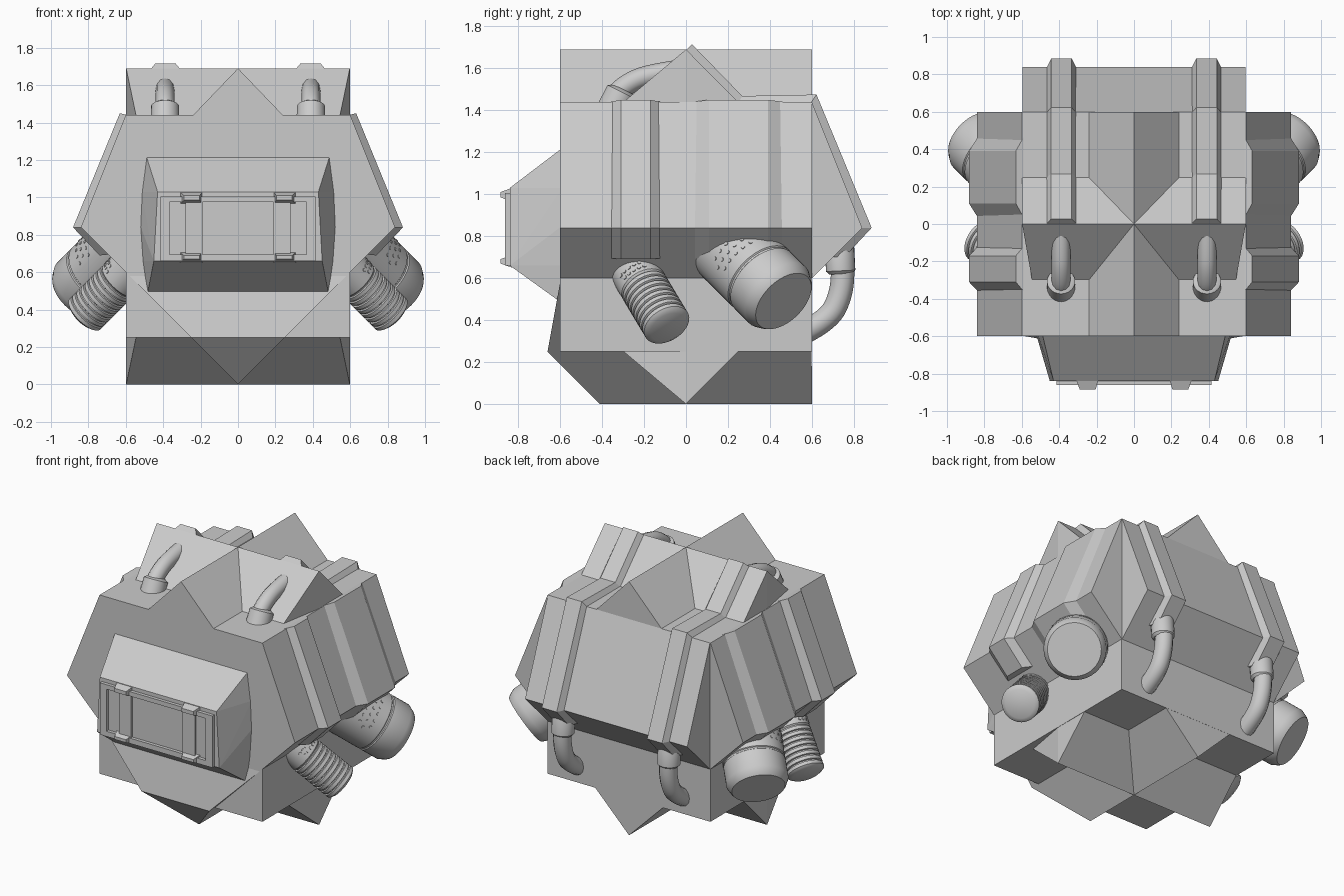
import bpy, bmesh, math
from mathutils import Vector

if "Cube" in bpy.data.objects:
    bpy.data.objects.remove(bpy.data.objects["Cube"])


def finish(name, bm, smooth=False):
    bmesh.ops.recalc_face_normals(bm, faces=bm.faces)
    me = bpy.data.meshes.new(name)
    bm.to_mesh(me)
    bm.free()
    ob = bpy.data.objects.new(name, me)
    bpy.context.collection.objects.link(ob)
    if smooth:
        bpy.ops.object.select_all(action='DESELECT')
        ob.select_set(True)
        bpy.context.view_layer.objects.active = ob
        bpy.ops.object.shade_smooth_by_angle(angle=math.radians(35))
    return ob


def extrude(name, pts, half):
    """Cap and wall a closed loop of 3D points pushed from -half to +half."""
    bm = bmesh.new()
    h = Vector(half)
    a = [bm.verts.new(Vector(p) - h) for p in pts]
    b = [bm.verts.new(Vector(p) + h) for p in pts]
    bm.faces.new(a)
    bm.faces.new(b)
    for i in range(len(a)):
        j = (i + 1) % len(a)
        bm.faces.new((a[i], a[j], b[j], b[i]))
    return finish(name, bm)


def hull(name, pts):
    bm = bmesh.new()
    for p in pts:
        bm.verts.new(p)
    r = bmesh.ops.convex_hull(bm, input=bm.verts)
    bmesh.ops.dissolve_limit(bm, angle_limit=0.01, verts=bm.verts, edges=bm.edges)
    return finish(name, bm)


def both(pts):
    return [(s * x, y, z) for x, y, z in pts for s in (1, -1)]


def box(name, x, y, z):
    return hull(name, [(a, b, c) for a in x for b in y for c in z])


def rib(name, base, top, wb, wt, place):
    """Raised band with bevelled sides following a 2D path; place(w, p) gives 3D."""
    bm = bmesh.new()
    rows = [[bm.verts.new(place(w, p)) for w, p in ((-wb, b), (-wt, t), (wt, t), (wb, b))]
            for b, t in zip(base, top)]
    for r, q in zip(rows, rows[1:]):
        for i in range(4):
            j = (i + 1) % 4
            bm.faces.new((r[i], r[j], q[j], q[i]))
    bm.faces.new(rows[0])
    bm.faces.new(rows[-1])
    return finish(name, bm)


def lathe(name, end, axis, profile, n=32):
    """Revolve (distance back from end, radius) pairs about an axis."""
    d = Vector(axis).normalized()
    u = d.orthogonal().normalized()
    v = d.cross(u)
    bm = bmesh.new()
    rings = []
    for t, r in profile:
        c = Vector(end) - d * t
        rings.append([bm.verts.new(c + r * (math.cos(k * math.tau / n) * u + math.sin(k * math.tau / n) * v))
                      for k in range(n)])
    for a, b in zip(rings, rings[1:]):
        for k in range(n):
            j = (k + 1) % n
            bm.faces.new((a[k], a[j], b[j], b[k]))
    bm.faces.new(rings[0])
    bm.faces.new(rings[-1])
    return finish(name, bm, True)


def pipe(name, pts, r):
    cu = bpy.data.curves.new(name, 'CURVE')
    cu.dimensions = '3D'
    cu.bevel_depth = r
    cu.bevel_resolution = 4
    cu.use_fill_caps = True
    sp = cu.splines.new('NURBS')
    sp.points.add(len(pts) - 1)
    for p, c in zip(sp.points, pts):
        p.co = (*c, 1)
    sp.use_endpoint_u = True
    sp.order_u = 3
    sp.resolution_u = 6
    ob = bpy.data.objects.new(name, cu)
    bpy.context.collection.objects.link(ob)
    bpy.ops.object.select_all(action='DESELECT')
    ob.select_set(True)
    bpy.context.view_layer.objects.active = ob
    bpy.ops.object.convert(target='MESH')
    bpy.ops.object.shade_smooth_by_angle(angle=math.radians(40))


def studs(name, end, axis, radius, dists):
    """Rows of tiny discs on the outer side of a cylinder."""
    d = Vector(axis).normalized()
    a = Vector((math.copysign(1, d.x), 0, 0))
    a = (a - d * a.dot(d)).normalized()
    b = d.cross(a)
    for i, t in enumerate(dists):
        for k in range(-2, 3):
            ang = (k + 0.5 * (i % 2)) * 0.24
            n = a * math.cos(ang) + b * math.sin(ang)
            lathe(name, Vector(end) - d * t + n * (radius + 0.003), n, [(0, 0.009), (0.01, 0.011)], 8)


# Side-to-side body section, pushed along y
half = [(0.24, 1.44), (0.6, 1.44), (0.84, 0.84), (0.6, 0.6), (0.6, 0.25)]
prof = [(0, 1.69)] + half + [(-x, z) for x, z in reversed(half)]
extrude("side_body", [(x, 0, z) for x, z in prof], (0, 0.6, 0))

# Back body section, pushed along x
prof = [(-0.59, 1.44), (0.6, 1.44), (0.84, 0.84), (0.6, 0.6), (0.6, 0.25), (-0.59, 0.25)]
extrude("back_body", [(0, y, z) for y, z in prof], (0.597, 0, 0))

# Cross ridges on top and underneath, tapered at the front
for name, zr, zf in (("roof_ridge", 1.69, 1.438), ("floor_ridge", 0.0, 0.252)):
    hull(name, both([(0.598, 0, zr), (0.545, -0.3, zf), (0.598, 0, zf), (0.598, 0.25, zf)]))

# Lower keel with the bulging front triangle
hull("keel", both([(0.58, -0.6, 0.58), (0.25, -0.66, 0.25), (0, -0.41, 0),
                   (0, 0.6, 0), (0.58, 0.598, 0.58)]))

# Front hood
hull("front_hood", both([(0.49, -0.59, 1.22), (0.515, -0.59, 1.03), (0.523, -0.59, 0.85),
                         (0.51, -0.59, 0.66), (0.485, -0.59, 0.48),
                         (0.43, -0.84, 1.03), (0.45, -0.84, 0.66)]))

# Framed front panel with a sunken centre and two straps
for z in ((0.66, 0.695), (0.975, 1.005)):
    box("panel_rail", (-0.415, 0.415), (-0.862, -0.82), z)
for s in (1, -1):
    box("panel_post", (s * 0.365, s * 0.415), (-0.862, -0.82), (0.66, 1.005))
    box("panel_strap", (s * 0.19, s * 0.28), (-0.855, -0.82), (0.68, 0.99))
    for z0, z1 in ((0.65, 0.71), (0.965, 1.03)):
        hull("strap_clip", [(s * x, y, z + k * (1 if z == z0 else -1))
                            for z in (z0, z1)
                            for x, y, k in ((0.19, -0.83, 0), (0.31, -0.83, 0),
                                            (0.205, -0.885, 0.02), (0.29, -0.885, 0.02))])

for s in (1, -1):
    # Side bands
    base = [(0.59, 1.44), (0.835, 0.84), (0.69, 0.695)]
    top = [(0.632, 1.45), (0.882, 0.84), (0.74, 0.69)]
    for c, wb, wt in ((-0.24, 0.12, 0.07), (0.25, 0.215, 0.14)):
        rib("side_band", base, top, wb, wt, lambda w, p: (s * p[0], c + w, p[1]))

    # Back bands running over the roof
    base = [(0, 1.685), (0.25, 1.435), (0.595, 1.435), (0.835, 0.84), (0.7, 0.7)]
    top = [(0.028, 1.715), (0.268, 1.468), (0.622, 1.475), (0.885, 0.84), (0.755, 0.7)]
    rib("back_band", base, top, 0.08, 0.055, lambda w, p: (s * 0.388 + w, p[0], p[1]))

    # Hoses and collars at the back and on the roof
    x = s * 0.39
    pipe("back_hose", [(x, 0.74, 0.76), (x, 0.75, 0.66), (x, 0.74, 0.52), (x, 0.68, 0.4), (x, 0.56, 0.34)], 0.056)
    lathe("back_collar", (x, 0.738, 0.62), (0, 0.05, -1), [(0, 0.056), (0.015, 0.07), (0.13, 0.07), (0.15, 0.06)], 24)
    pipe("roof_hose", [(x, -0.37, 1.38), (x, -0.35, 1.47), (x, -0.25, 1.545), (x, -0.14, 1.575), (x, -0.04, 1.59)], 0.05)
    lathe("roof_collar", (x, -0.30, 1.50), (0, 0.45, 0.9), [(0, 0.052), (0.015, 0.075), (0.16, 0.078)], 24)

    # Large side cylinder
    end, axis = (s * 0.86, 0.465, 0.49), (s, 1, -1)
    lathe("large_cylinder", end, axis,
          [(0, 0.163), (0.012, 0.172), (0.05, 0.19), (0.17, 0.19), (0.175, 0.184), (0.185, 0.184),
           (0.19, 0.19), (0.6, 0.19)], 48)
    studs("large_stud", end, axis, 0.19, (0.26, 0.30, 0.34))

    # Small ribbed side cylinder
    end, axis = (s * 0.83, -0.085, 0.365), (s, 0.6, -1)
    prof = [(0, 0.09), (0.012, 0.11)]
    for i in range(8):
        t = 0.015 + i * 0.034
        prof += [(t + 0.003, 0.117), (t + 0.024, 0.117), (t + 0.027, 0.108), (t + 0.033, 0.108)]
    lathe("small_cylinder", end, axis, prof + [(0.295, 0.116), (0.56, 0.116)])
    studs("small_stud", end, axis, 0.116, (0.32, 0.35))
